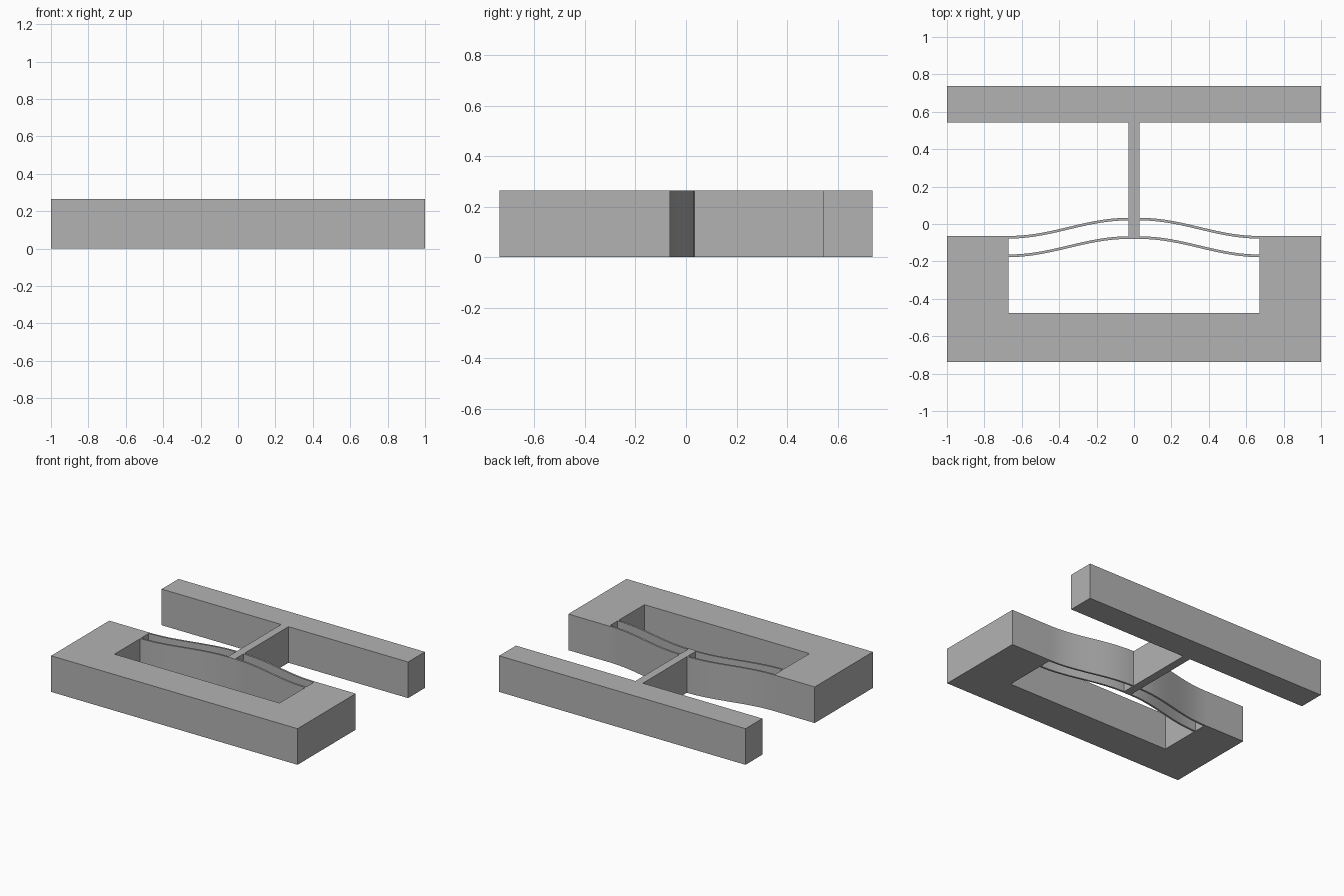
import bpy
import bmesh
import math

HEIGHT = 0.265
STEM_X = 0.03      # half width of the stem
INNER_X = 0.67     # half width of the frame opening
BEAM = 0.014       # flexure thickness
STEPS = 24

cube = bpy.data.objects.get("Cube")
if cube:
    bpy.data.objects.remove(cube, do_unlink=True)

grey = bpy.data.materials.new("plain grey")
grey.use_nodes = True
colour = (0.45, 0.45, 0.45, 1)
grey.diffuse_color = colour
grey.node_tree.nodes["Principled BSDF"].inputs["Base Color"].default_value = colour


def extrude_outline(name, outline, smooth=False):
    """Raise a flat outline from the ground to the common height."""
    bm = bmesh.new()
    face = bm.faces.new([bm.verts.new((x, y, 0)) for x, y in outline])
    top = bmesh.ops.extrude_face_region(bm, geom=[face])["geom"]
    verts = [g for g in top if isinstance(g, bmesh.types.BMVert)]
    bmesh.ops.translate(bm, verts=verts, vec=(0, 0, HEIGHT))
    bmesh.ops.recalc_face_normals(bm, faces=bm.faces)
    mesh = bpy.data.meshes.new(name)
    bm.to_mesh(mesh)
    bm.free()
    mesh.materials.append(grey)
    obj = bpy.data.objects.new(name, mesh)
    bpy.context.collection.objects.link(obj)
    if smooth:
        bpy.ops.object.select_all(action="DESELECT")
        obj.select_set(True)
        bpy.context.view_layer.objects.active = obj
        bpy.ops.object.shade_smooth_by_angle(angle=math.radians(30))
    return obj


def rectangle(x, y0, y1):
    return [(-x, y0), (x, y0), (x, y1), (-x, y1)]


def flexure(name, side, y_stem, y_frame):
    """Thin beam following half a cosine wave from stem to frame."""
    path = []
    for i in range(STEPS + 1):
        t = i / STEPS
        x = STEM_X + (INNER_X - STEM_X) * t
        y = y_frame + (y_stem - y_frame) * (1 + math.cos(math.pi * t)) / 2
        path.append((side * x, y))
    lower = [(x, y - BEAM / 2) for x, y in path]
    upper = [(x, y + BEAM / 2) for x, y in reversed(path)]
    extrude_outline(name, lower + upper, smooth=True)


# Fixed U-shaped frame
front, floor, rim = -0.738, -0.475, -0.064
extrude_outline("fixed_frame", [
    (-1, front), (1, front), (1, rim), (INNER_X, rim),
    (INNER_X, floor), (-INNER_X, floor), (-INNER_X, rim), (-1, rim)])

# Moving shuttle: crossbar and stem in one T outline
back, bar, foot = 0.738, 0.543, -0.08
extrude_outline("moving_shuttle", [
    (-1, bar), (-STEM_X, bar), (-STEM_X, foot), (STEM_X, foot),
    (STEM_X, bar), (1, bar), (1, back), (-1, back)])

# Two parallel flexures on each side
for label, side in (("left", 1), ("right", -1)):
    flexure(f"{label}_rear_flexure", side, 0.026, -0.071)
    flexure(f"{label}_front_flexure", side, -0.073, -0.17)
